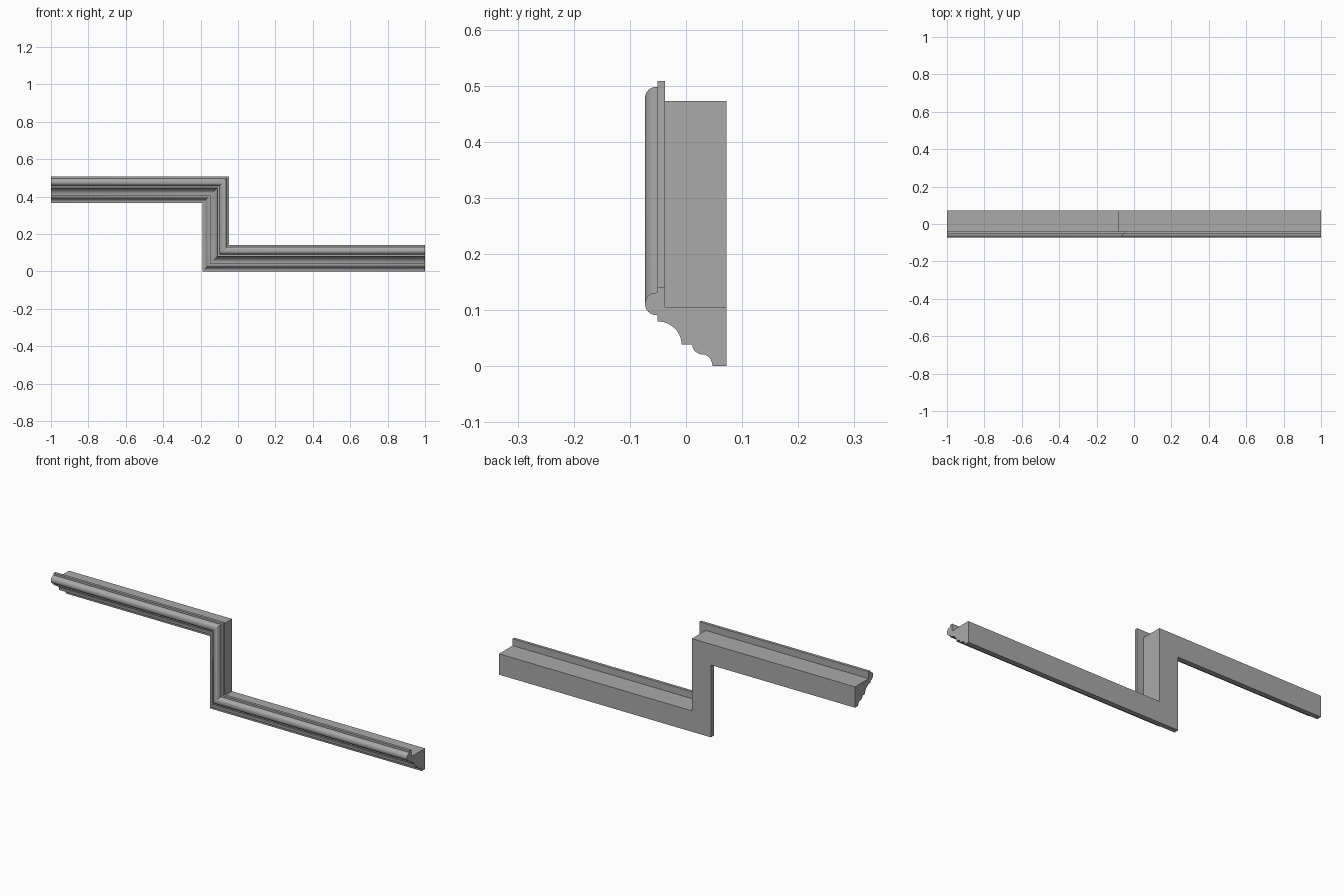
import bpy
import bmesh
from math import sin, cos, pi, radians

if "Cube" in bpy.data.objects:
    bpy.data.objects.remove(bpy.data.objects["Cube"], do_unlink=True)

grey = bpy.data.materials.new("plain grey")
grey.use_nodes = True
colour = (0.4, 0.4, 0.4, 1)
grey.diffuse_color = colour
grey.node_tree.nodes["Principled BSDF"].inputs["Base Color"].default_value = colour


def arc(cy, cd, ry, rd, start, end, steps):
    """Points (depth, offset) along an elliptical arc, angles in degrees."""
    angles = [radians(start + (end - start) * i / steps) for i in range(steps + 1)]
    return [(cy + ry * cos(a), cd + rd * sin(a)) for a in angles]


# Moulding cross-section: depth y, offset d from the lower edge
profile = [(0.072, 0)]
profile += arc(0.03, 0, 0.017, 0.021, 0, 90, 8)            # small hollow
profile += arc(0.03, 0.039, 0.019, 0.018, 270, 180, 8)[1:]  # small round
profile += arc(-0.051, 0.039, 0.043, 0.041, 0, 90, 12)     # large cove
profile += [(-0.051, 0.091)]
profile += arc(-0.053, 0.111, 0.02, 0.02, 270, 90, 16)     # bead
profile += [(-0.051, 0.131), (-0.051, 0.141), (-0.037, 0.141),  # rear lip
            (-0.037, 0.106), (0.072, 0.106)]

# Stepped path; each offset slides the two mitred corners diagonally
corner_x, rise = -0.19, 0.367
stations = [
    lambda d: (-1, rise + d),
    lambda d: (corner_x + d, rise + d),
    lambda d: (corner_x + d, d),
    lambda d: (1, d),
]

bm = bmesh.new()
rings = []
for station in stations:
    ring = []
    for y, d in profile:
        x, z = station(d)
        ring.append(bm.verts.new((x, y, z)))
    rings.append(ring)

# Long faces between stations, then end caps
count = len(profile)
for a, b in zip(rings, rings[1:]):
    for i in range(count):
        j = (i + 1) % count
        bm.faces.new((a[i], a[j], b[j], b[i]))
bm.faces.new(rings[0])
bm.faces.new(rings[-1])
bmesh.ops.recalc_face_normals(bm, faces=bm.faces)

mesh = bpy.data.meshes.new("stepped_moulding")
bm.to_mesh(mesh)
bm.free()
mesh.materials.append(grey)
moulding = bpy.data.objects.new("stepped_moulding", mesh)
bpy.context.collection.objects.link(moulding)

bpy.ops.object.select_all(action="DESELECT")
moulding.select_set(True)
bpy.context.view_layer.objects.active = moulding
bpy.ops.object.shade_smooth_by_angle(angle=radians(30))
